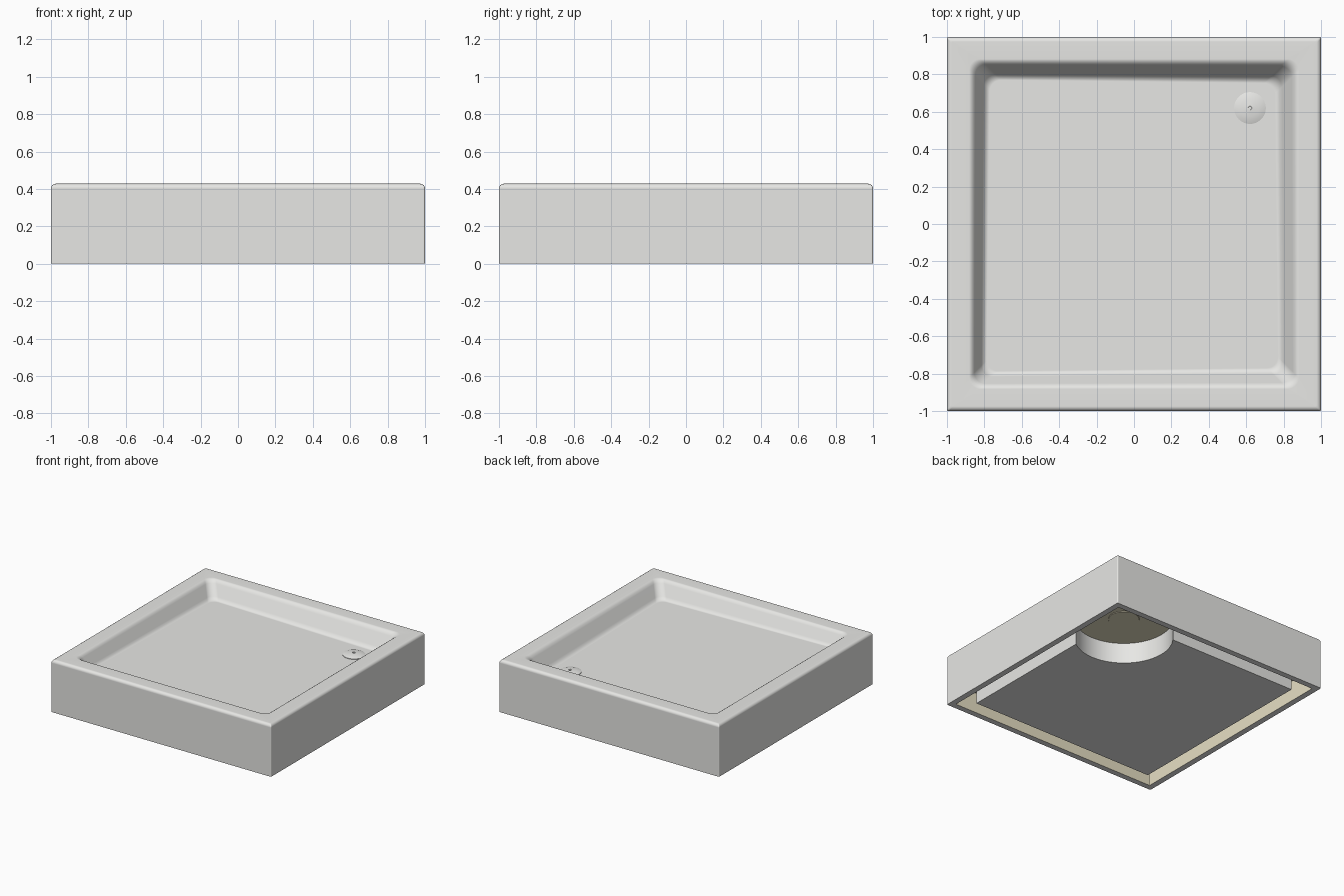
import bpy, bmesh, math
from mathutils import Vector

cube = bpy.data.objects.get("Cube")
if cube:
    bpy.data.objects.remove(cube, do_unlink=True)

TOP = 0.428          # rim height
CEILING = 0.17       # underside of the tray body
WALL_IN = 0.952      # inner face of the skirt
DRAIN = (0.62, 0.62)


def material(name, rgb):
    m = bpy.data.materials.new(name)
    m.use_nodes = True
    m.diffuse_color = (*rgb, 1)
    m.node_tree.nodes["Principled BSDF"].inputs["Base Color"].default_value = (*rgb, 1)
    return m


WHITE = material("white acrylic", (0.8, 0.8, 0.78))
BEIGE = material("beige backing", (0.8, 0.74, 0.55))


def finish(bm, name, mats, angle=35):
    bmesh.ops.recalc_face_normals(bm, faces=bm.faces)
    mesh = bpy.data.meshes.new(name)
    bm.to_mesh(mesh)
    bm.free()
    ob = bpy.data.objects.new(name, mesh)
    bpy.context.collection.objects.link(ob)
    for m in mats:
        mesh.materials.append(m)
    bpy.ops.object.select_all(action='DESELECT')
    ob.select_set(True)
    bpy.context.view_layer.objects.active = ob
    bpy.ops.object.shade_smooth_by_angle(angle=math.radians(angle))
    return ob


def rounded_square(half, radius, steps=8):
    """Points of a rounded square, anticlockwise."""
    pts = []
    for q in range(4):
        mid = math.radians(45 + 90 * q)
        cx = math.copysign(half - radius, math.cos(mid))
        cy = math.copysign(half - radius, math.sin(mid))
        for i in range(steps + 1):
            a = math.radians(90 * (q + i / steps))
            pts.append((cx + radius * math.cos(a), cy + radius * math.sin(a)))
    return pts


def loft(bm, rings):
    """Skin closed rings of equal length, returning the faces of each band."""
    loops = [[bm.verts.new(p) for p in r] for r in rings]
    n = len(loops[0])
    bands = []
    for a, b in zip(loops, loops[1:]):
        bands.append([bm.faces.new((a[i], a[(i + 1) % n], b[(i + 1) % n], b[i]))
                      for i in range(n)])
    return loops, bands


def tilt(x, y):
    return 1 + 0.13 * (x + y) / 1.5


def floor_z(x, y):
    return TOP - 0.13 * tilt(x, y)


# Tray: hollow skirt, rounded rim and basin sloping to the drain corner
def flat_ring(half, radius, z):
    return [(x, y, z) for x, y in rounded_square(half, radius)]


rings = [flat_ring(WALL_IN, 0.006, CEILING), flat_ring(WALL_IN, 0.006, 0),
         flat_ring(1, 0.008, 0), flat_ring(1, 0.008, TOP - 0.025)]
for deg in (22.5, 45, 67.5, 90):
    a = math.radians(deg)
    rings.append(flat_ring(0.975 + 0.025 * math.cos(a), 0.008,
                           TOP - 0.025 + 0.025 * math.sin(a)))
basin_profile = [(0, 0), (0.1, 0.02), (0.2, 0.08), (0.3, 0.19),
                 (0.7, 0.81), (0.8, 0.92), (0.9, 0.98), (1, 1)]
for inset, depth in basin_profile:
    outer = rounded_square(0.882, 0.06)
    ring = []
    for (ox, oy), (fx, fy) in zip(outer, rounded_square(0.77, 0.06)):
        k = inset * tilt(ox, oy)
        x, y = ox + (fx - ox) * k, oy + (fy - oy) * k
        ring.append((x, y, TOP + (floor_z(x, y) - TOP) * depth))
    rings.append(ring)

bm = bmesh.new()
loops, bands = loft(bm, rings)
ceiling = bm.faces.new(reversed(loops[0]))
bm.faces.new(loops[-1])
for f in bands[0] + [ceiling]:
    f.material_index = 1
tray = finish(bm, "shower_tray", [WHITE, BEIGE])
wn = tray.modifiers.new("weighted normals", 'WEIGHTED_NORMAL')
wn.keep_sharp = True

# Support block under the tray, with a round cut-out around the drain
HALF, CUT = 0.842, 0.37
reach = math.sqrt(CUT ** 2 - (HALF - DRAIN[0]) ** 2)
start = math.atan2(-reach, HALF - DRAIN[0])
end = math.atan2(HALF - DRAIN[1], -reach) - 2 * math.pi
outline = [(-HALF, HALF), (-HALF, -HALF), (HALF, -HALF)]
for i in range(41):
    a = start + (end - start) * i / 40
    outline.append((DRAIN[0] + CUT * math.cos(a), DRAIN[1] + CUT * math.sin(a)))
bm = bmesh.new()
loops, bands = loft(bm, [[(x, y, z) for x, y in outline] for z in (0, CEILING)])
bm.faces.new(reversed(loops[0]))
bm.faces.new(loops[1])
finish(bm, "support_block", [WHITE], 30)


# Round parts at the drain
def lathe(name, profile, base_z, mat, lean=False):
    bm = bmesh.new()
    rings = []
    for r, z in profile:
        ring = []
        for i in range(40):
            a = math.tau * i / 40
            x, y = DRAIN[0] + r * math.cos(a), DRAIN[1] + r * math.sin(a)
            ring.append(Vector((x, y, z + (floor_z(x, y) if lean else base_z))))
        rings.append(ring)
    loops, _ = loft(bm, rings)
    bm.faces.new(reversed(loops[0]))
    bm.faces.new(loops[-1])
    return finish(bm, name, [mat])


lathe("drain_cover", [(0.085, -0.01), (0.085, 0.004), (0.07, 0.009), (0.045, 0.014),
                      (0.011, 0.017), (0.01, 0.01)], 0, WHITE, lean=True)
lathe("drain_collar", [(0.115, -0.004), (0.12, 0.005)], CEILING, BEIGE)
